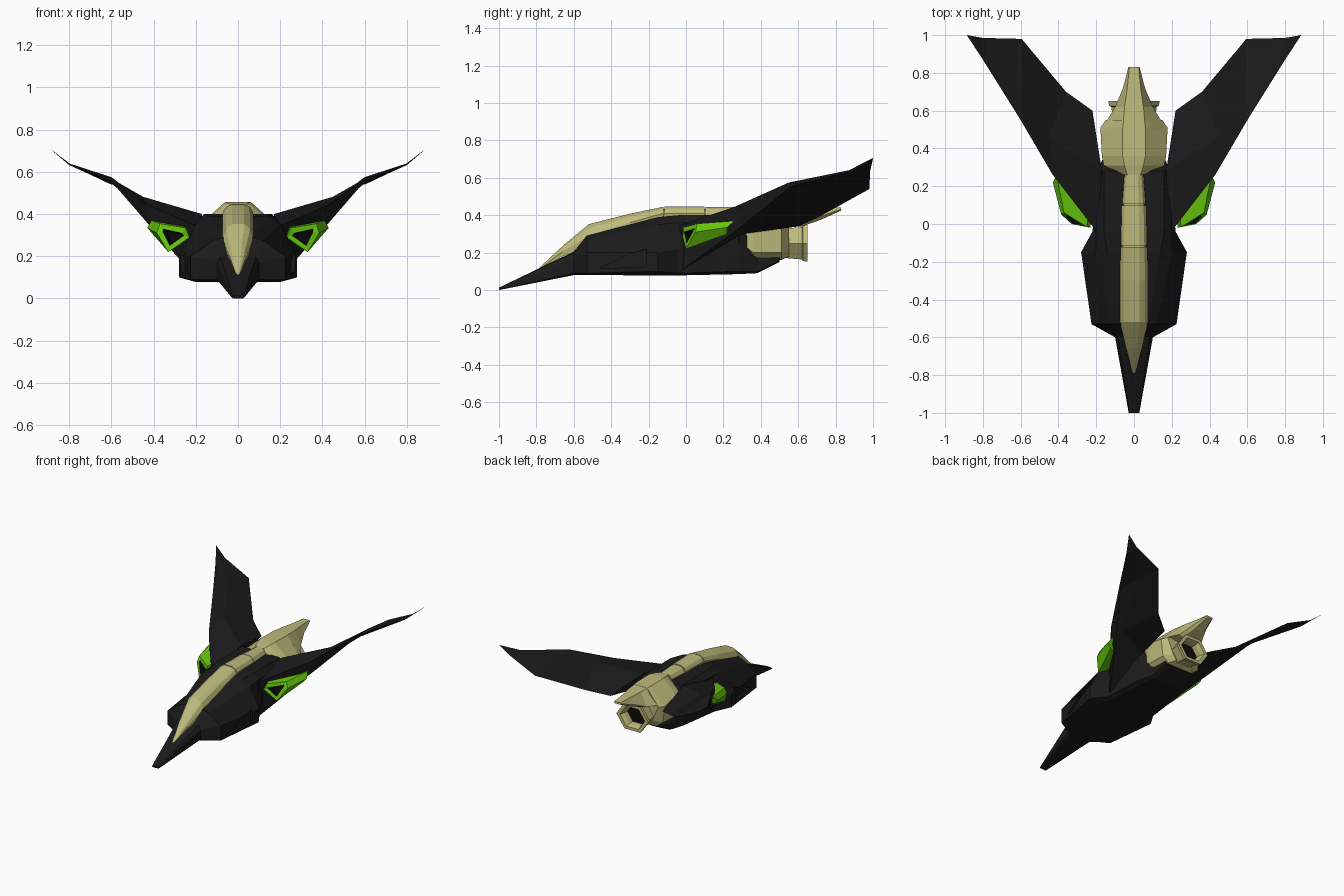
import bpy, bmesh, math

if "Cube" in bpy.data.objects:
    bpy.data.objects.remove(bpy.data.objects["Cube"])


def material(name, rgb):
    m = bpy.data.materials.new(name)
    m.diffuse_color = (*rgb, 1)
    m.use_nodes = True
    m.node_tree.nodes["Principled BSDF"].inputs["Base Color"].default_value = m.diffuse_color
    return m


BLACK = material("black", (0.011, 0.011, 0.011))
DARK = material("dark", (0.003, 0.003, 0.003))
TAN = material("tan", (0.52, 0.49, 0.2))
GREEN = material("green", (0.13, 0.56, 0.004))


def finish(bm, name, mats, mirror=False):
    bmesh.ops.recalc_face_normals(bm, faces=bm.faces)
    me = bpy.data.meshes.new(name)
    bm.to_mesh(me)
    bm.free()
    ob = bpy.data.objects.new(name, me)
    bpy.context.collection.objects.link(ob)
    for m in mats:
        me.materials.append(m)
    if mirror:
        ob.modifiers.new("mirror", 'MIRROR').use_mirror_merge = False
    return ob


def loft(rings, caps=True):
    """Skin a series of equal-length point rings."""
    bm = bmesh.new()
    vs = [[bm.verts.new(p) for p in r] for r in rings]
    n = len(vs[0])
    for a, b in zip(vs, vs[1:]):
        for i in range(n):
            j = (i + 1) % n
            bm.faces.new((a[i], a[j], b[j], b[i]))
    if caps:
        bm.faces.new(vs[0])
        bm.faces.new(vs[-1])
    bmesh.ops.recalc_face_normals(bm, faces=bm.faces)
    bm.faces.ensure_lookup_table()
    return bm


def sym_ring(y, *half):
    """Full cross-section from right-hand (x, z) points listed bottom to top."""
    return [(x, y, z) for x, z in half] + [(-x, y, z) for x, z in reversed(half)]


# Main hull: needle nose, flared flanks, tucked-up tail
hull = finish(loft([
    sym_ring(-1.0, (.02, 0), (.028, .002), (.028, .008), (.025, .012), (.01, .013)),
    sym_ring(-.60, (.085, .08), (.1, .09), (.1, .17), (.085, .2), (.04, .205)),
    sym_ring(-.53, (.18, .08), (.225, .09), (.225, .2), (.12, .275), (.07, .29)),
    sym_ring(-.15, (.2, .078), (.28, .1), (.28, .2), (.2, .35), (.14, .39)),
    sym_ring(-.04, (.18, .078), (.21, .09), (.22, .22), (.2, .36), (.16, .4)),
    sym_ring(.28, (.15, .085), (.18, .1), (.19, .25), (.195, .36), (.16, .4)),
    sym_ring(.38, (.12, .09), (.15, .1), (.15, .15), (.12, .2), (.05, .25)),
    sym_ring(.50, (.1, .15), (.13, .155), (.13, .175), (.11, .2), (.05, .2)),
]), "hull", [BLACK])

# Recessed panels in the hull flanks
panel = [(-.46, .115), (-.21, .125), (-.21, .22), (-.31, .19)]
flank = lambda y: .225 + (y + .53) * .145
cutter = finish(loft([[(flank(y) + d, y, z) for y, z in panel] for d in (-.02, .05)]),
                "flank_cutter", [DARK], mirror=True)
cutter.hide_render = True
cutter.display_type = 'WIRE'
cut = hull.modifiers.new("flank_recess", 'BOOLEAN')
cut.object = cutter
cut.operation = 'DIFFERENCE'

# Swept wings: leading edge, top, trailing edge, rear and front underside
wing = loft([
    [(.19, -.05, .34), (.17, .28, .4), (.22, .6, .34), (.18, .3, .3), (.2, -.03, .1)],
    [(.43, .26, .445), (.45, .46, .482), (.36, .7, .385), (.4, .36, .385), (.41, .29, .335)],
    [(.6, .55, .575), (.6, .75, .568), (.595, .98, .54), (.6, .75, .545), (.6, .565, .555)],
    [(.8, .87, .64), (.8, .93, .641), (.8, .985, .638), (.8, .93, .632), (.8, .88, .632)],
    [(.884, .998, .705), (.884, .999, .705), (.884, 1, .704), (.883, .999, .703), (.883, .998, .703)],
])
# Shallow access panel on the outer part of the wing
bmesh.ops.inset_region(wing, faces=wing.faces[10:12], thickness=.018, depth=-.004)
finish(wing, "wings", [BLACK], mirror=True)

# Spine: canopy and two fairings separated by thin seams
spine = {
    "canopy": [(-.8, .004, .098, .1, .104), (-.66, .042, .18, .205, .235),
               (-.52, .074, .23, .29, .352), (-.3, .074, .3, .36, .408),
               (-.121, .072, .36, .41, .445)],
    "middle_fairing": [(-.114, .07, .36, .41, .447), (.098, .065, .36, .41, .447)],
    "rear_fairing": [(.105, .062, .36, .41, .445), (.3, .048, .36, .41, .442)],
    # Filler just under the skin so the seams stay shallow
    "spine_core": [(-.15, .064, .36, .405, .434), (.14, .055, .36, .405, .434)],
}
for name, rows in spine.items():
    finish(loft([sym_ring(y, (w * .9, z0), (w, z1), (w * .78, (z1 + 2 * z2) / 3), (w * .4, z2))
                 for y, w, z0, z1, z2 in rows]), name, [TAN])

# Engine cowling wrapped round the nozzle
finish(loft([
    sym_ring(.26, (.04, .34), (.05, .37), (.05, .41), (.035, .442)),
    sym_ring(.31, (.1, .2), (.155, .24), (.16, .36), (.05, .452)),
    sym_ring(.36, (.12, .155), (.165, .2), (.17, .36), (.06, .458)),
    sym_ring(.51, (.11, .16), (.16, .2), (.178, .33), (.06, .456)),
    sym_ring(.55, (.07, .18), (.1, .22), (.15, .335), (.055, .455)),
]), "engine_cowling", [TAN])

# Tail spike overhanging the nozzle
finish(loft([
    sym_ring(.5, (.1, .335), (.172, .34), (.06, .456)),
    sym_ring(.62, (.07, .34), (.1, .35), (.05, .45)),
    sym_ring(.72, (.04, .375), (.058, .395), (.035, .445)),
    sym_ring(.83, (.02, .425), (.03, .432), (.025, .44)),
]), "tail_spike", [TAN])


# Hexagonal exhaust nozzle with a lip and a dark throat
def hex_ring(y, r):
    return [(1.2 * r * math.cos(k * math.pi / 3), y, .25 + r * math.sin(k * math.pi / 3))
            for k in range(6)]


finish(loft([hex_ring(.46, .085), hex_ring(.54, .092), hex_ring(.62, .1), hex_ring(.625, .11),
             hex_ring(.65, .113), hex_ring(.65, .088), hex_ring(.62, .078), hex_ring(.56, .075)],
            caps=False), "nozzle", [TAN])
finish(loft([hex_ring(.565, .07), hex_ring(.58, .077)]), "nozzle_throat", [DARK])

# Green intakes under the wing leading edges, with a sunken dark mouth
pod = loft([
    [(.23, -.02, .29), (.25, -.015, .335), (.37, .06, .355), (.385, .05, .31), (.33, 0, .22)],
    [(.22, .2, .29), (.22, .2, .36), (.41, .26, .37), (.43, .22, .335), (.4, .22, .3)],
])
mouth = pod.faces[5]
bmesh.ops.inset_region(pod, faces=[mouth], thickness=.032)
walls = bmesh.ops.inset_region(pod, faces=[mouth], thickness=.002, depth=-.05)["faces"]
for f in walls + [mouth]:
    f.material_index = 1
finish(pod, "intakes", [GREEN, DARK], mirror=True)
